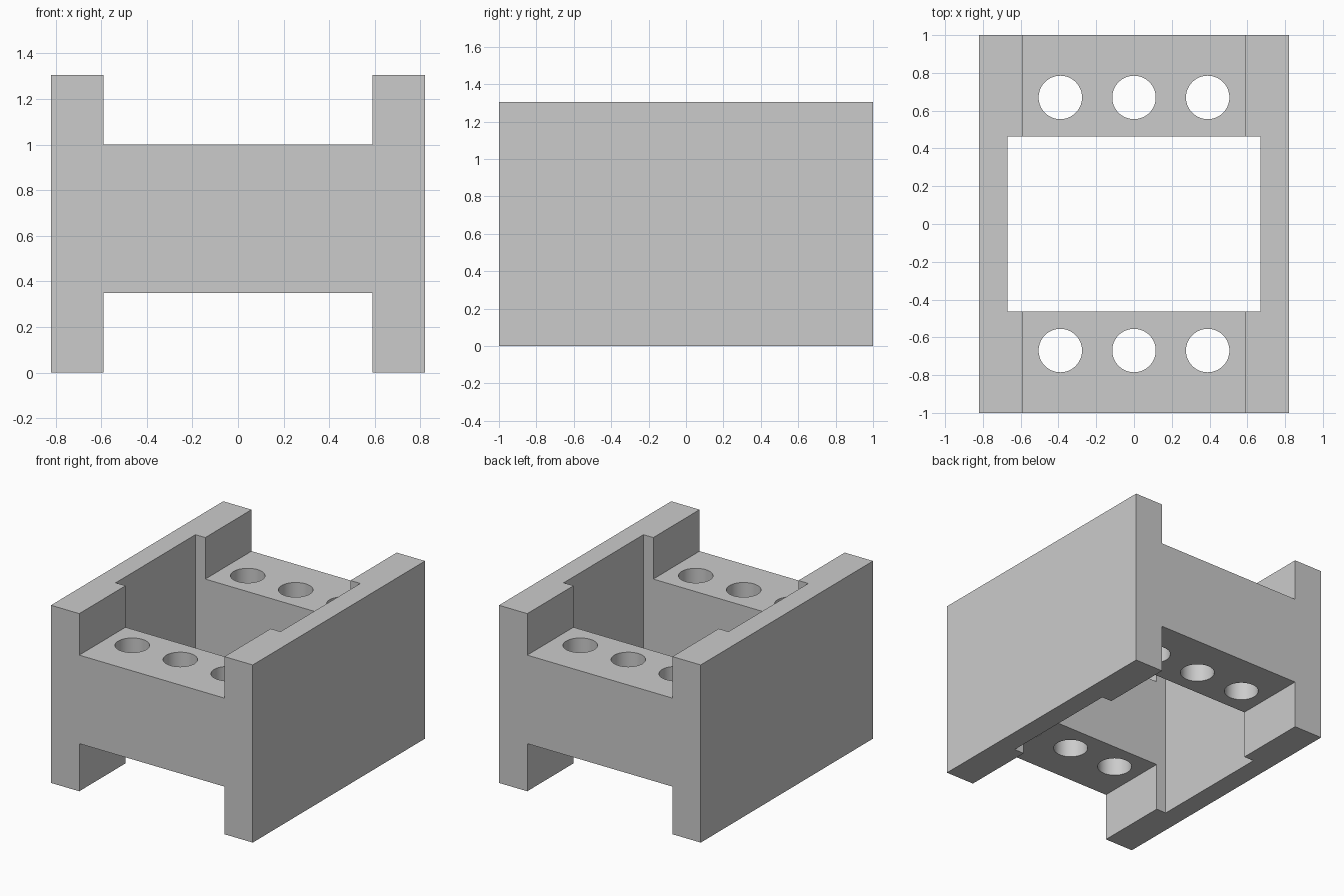
import bpy
import bmesh
import math

cube = bpy.data.objects.get("Cube")
if cube:
    bpy.data.objects.remove(cube, do_unlink=True)

# Overall sizes
HALF_X, HALF_Y, HEIGHT = 0.82, 1.0, 1.305
WALL_X = 0.59                  # inner face of the thick wall ends
POCKET_X, POCKET_Y = 0.67, 0.463
BEAM_LOW, BEAM_HIGH = 0.35, 1.0
HOLE_R, HOLE_STEP, HOLE_Y = 0.115, 0.39, 0.67

grey = bpy.data.materials.new("plain grey")
grey.use_nodes = True
colour = (0.6, 0.6, 0.6, 1.0)
grey.diffuse_color = colour
grey.node_tree.nodes["Principled BSDF"].inputs["Base Color"].default_value = colour


def extrude_outline(name, points, depth, move):
    """Solid made by extruding a flat outline along one axis."""
    bm = bmesh.new()
    face = bm.faces.new([bm.verts.new(p) for p in points])
    result = bmesh.ops.extrude_face_region(bm, geom=[face])
    verts = [v for v in result["geom"] if isinstance(v, bmesh.types.BMVert)]
    bmesh.ops.translate(bm, vec=[depth * m for m in move], verts=verts)
    bmesh.ops.recalc_face_normals(bm, faces=bm.faces)
    mesh = bpy.data.meshes.new(name)
    bm.to_mesh(mesh)
    bm.free()
    obj = bpy.data.objects.new(name, mesh)
    bpy.context.collection.objects.link(obj)
    mesh.materials.append(grey)
    return obj


def cut(target, cutter):
    mod = target.modifiers.new("cut", "BOOLEAN")
    mod.operation = "DIFFERENCE"
    mod.solver = "EXACT"
    mod.object = cutter
    bpy.context.view_layer.objects.active = target
    bpy.ops.object.modifier_apply(modifier=mod.name)
    bpy.data.objects.remove(cutter, do_unlink=True)


# H-shaped body, extruded front to back
quarter = [(WALL_X, BEAM_HIGH), (WALL_X, HEIGHT), (HALF_X, HEIGHT),
           (HALF_X, 0), (WALL_X, 0), (WALL_X, BEAM_LOW)]
outline = quarter + [(-x, z) for x, z in reversed(quarter)]
body = extrude_outline("bracket_body", [(x, -HALF_Y, z) for x, z in outline],
                       2 * HALF_Y, (0, 1, 0))

# Rectangular pocket through the middle
corners = [(-1, -1), (1, -1), (1, 1), (-1, 1)]
cut(body, extrude_outline("pocket_cutter",
                          [(sx * POCKET_X, sy * POCKET_Y, -0.2) for sx, sy in corners],
                          HEIGHT + 0.4, (0, 0, 1)))

# Three round holes through each cross beam
for side in (-1, 1):
    for i in (-1, 0, 1):
        ring = [(i * HOLE_STEP + HOLE_R * math.cos(a), side * HOLE_Y + HOLE_R * math.sin(a), 0.2)
                for a in (math.tau * k / 64 for k in range(64))]
        cut(body, extrude_outline("hole_cutter", ring, HEIGHT, (0, 0, 1)))

# Smooth hole walls, sharp edges elsewhere
bpy.ops.object.select_all(action="DESELECT")
body.select_set(True)
bpy.context.view_layer.objects.active = body
bpy.ops.object.shade_smooth_by_angle(angle=math.radians(30))
